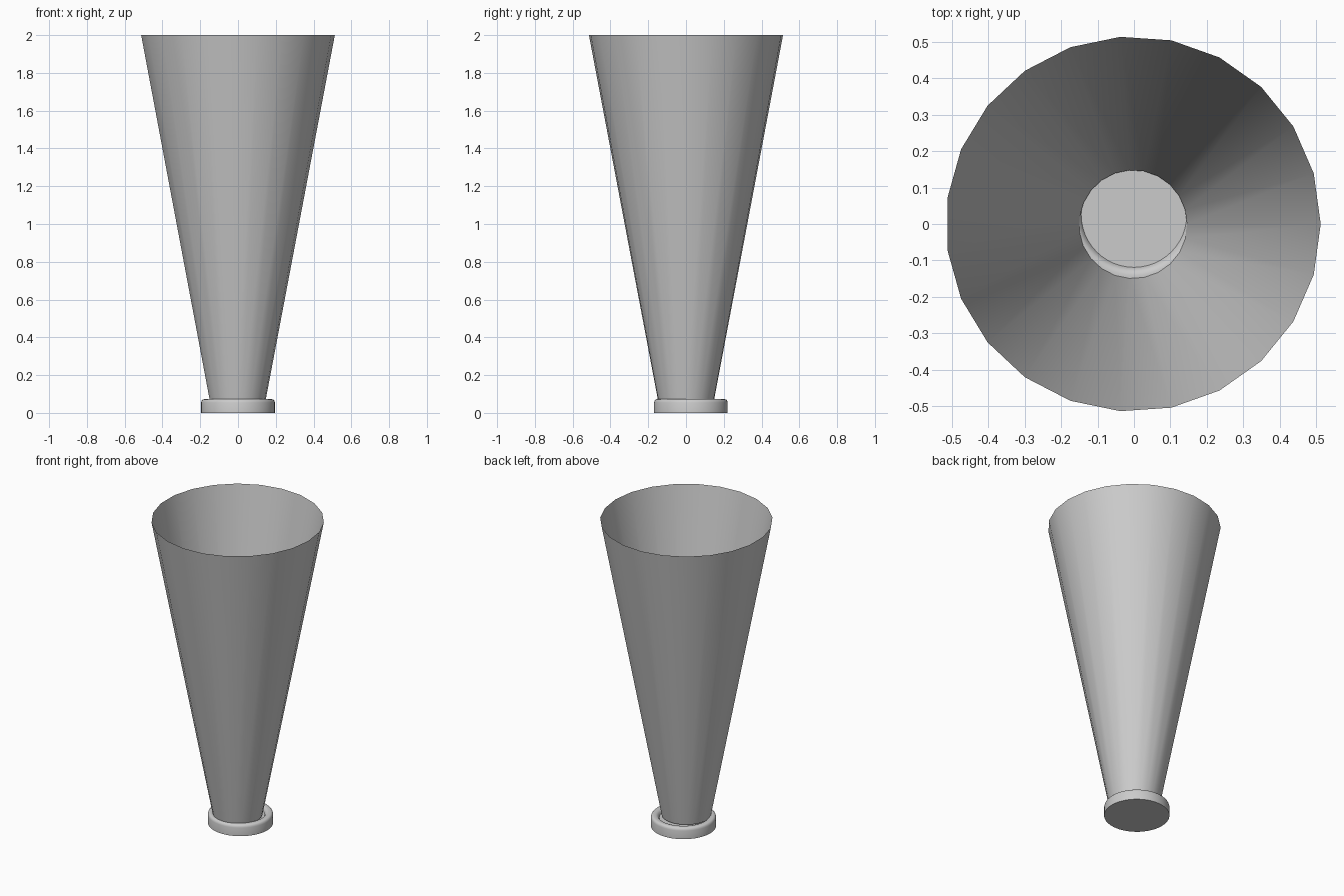
import bpy, math

if "Cube" in bpy.data.objects:
    bpy.data.objects.remove(bpy.data.objects["Cube"])


def lathe(name, profile, sides, center, close_bottom=False, close_top=False):
    """Revolve (radius, z) points around a vertical axis."""
    cx, cy = center
    verts, faces = [], []
    for r, z in profile:
        for i in range(sides):
            a = 2 * math.pi * i / sides
            verts.append((cx + r * math.cos(a), cy + r * math.sin(a), z))
    for j in range(len(profile) - 1):
        for i in range(sides):
            k = (i + 1) % sides
            faces.append((j * sides + i, j * sides + k,
                          (j + 1) * sides + k, (j + 1) * sides + i))
    if close_bottom:
        faces.append(tuple(reversed(range(sides))))
    if close_top:
        start = (len(profile) - 1) * sides
        faces.append(tuple(range(start, start + sides)))
    mesh = bpy.data.meshes.new(name)
    mesh.from_pydata(verts, [], faces)
    obj = bpy.data.objects.new(name, mesh)
    bpy.context.collection.objects.link(obj)
    bpy.ops.object.select_all(action='DESELECT')
    obj.select_set(True)
    bpy.context.view_layer.objects.active = obj
    bpy.ops.object.shade_smooth_by_angle(angle=math.radians(35))
    return obj


# Open flared shell, single-walled
lathe("flared_cone", [(0.148, 0.064), (0.515, 2.0)], 23, (-0.0024, 0.0))

# Round base with a softened rim and a shallow recess
rim = [(0.195, 0.0), (0.195, 0.055), (0.192, 0.065), (0.186, 0.071),
       (0.178, 0.073), (0.166, 0.073), (0.157, 0.070), (0.150, 0.063),
       (0.145, 0.052)]
lathe("base_dish", rim, 48, (0.0, 0.026), close_bottom=True, close_top=True)
